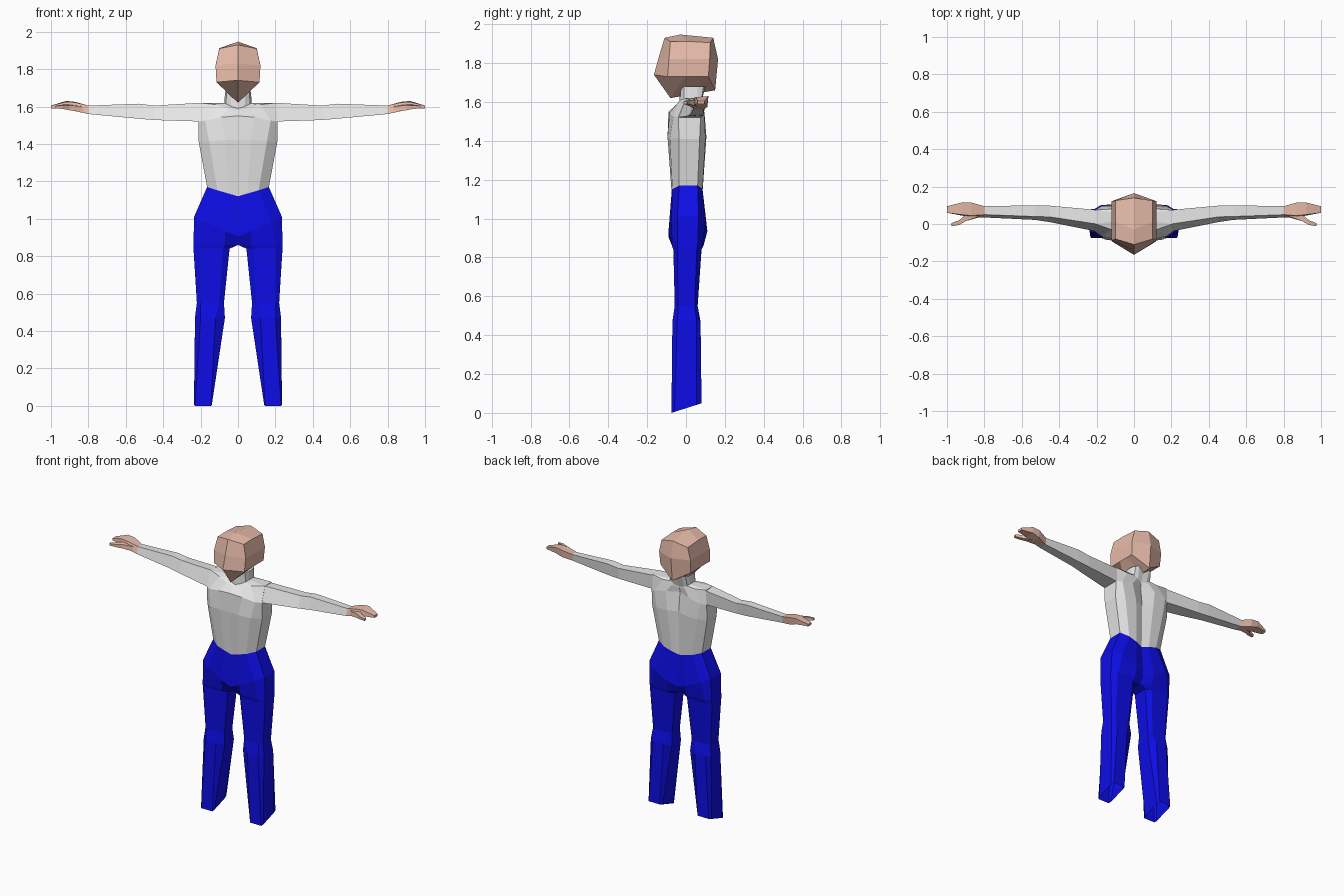
import bpy, bmesh


def material(name, rgb):
    m = bpy.data.materials.new(name)
    m.diffuse_color = (*rgb, 1)
    return m


SHIRT = material("light_shirt", (0.8, 0.8, 0.8))
TROUSERS = material("blue_trousers", (0.004, 0.004, 0.8))
SKIN = material("skin", (0.8, 0.5, 0.4))


def build(name, points, faces, mat):
    """Make a flat-shaded mesh from a half shape and its mirror image."""
    bm = bmesh.new()
    for side in (1, -1):
        vs = [bm.verts.new((side * x, y, z)) for x, y, z in points]
        for f in faces:
            bm.faces.new([vs[i] for i in f][::side])
    bmesh.ops.remove_doubles(bm, verts=bm.verts, dist=0.0005)
    bmesh.ops.recalc_face_normals(bm, faces=bm.faces)
    mesh = bpy.data.meshes.new(name)
    bm.to_mesh(mesh)
    bm.free()
    mesh.materials.append(mat)
    ob = bpy.data.objects.new(name, mesh)
    bpy.context.collection.objects.link(ob)
    return ob


def loft(name, rings, mat, wrap_from=0, cap_end=False):
    """Skin a series of rings; rings before wrap_from stay open at the centre line."""
    n = len(rings[0])
    points = [p for r in rings for p in r]
    faces = []
    for r in range(len(rings) - 1):
        for i in range(n if r >= wrap_from else n - 1):
            j = (i + 1) % n
            faces.append((r * n + i, r * n + j, (r + 1) * n + j, (r + 1) * n + i))
    if cap_end:
        faces.append([(len(rings) - 1) * n + i for i in range(n)])
    return build(name, points, faces, mat)


def ring(xs, front, back, zf, zb=None):
    """Half-body ring: four points centre to side in front, four back again behind."""
    zb = zb or zf
    return list(zip(xs, front, zf)) + list(zip(xs, back, zb))[::-1]


def leg_ring(xs, yf, ysf, ysb, yb, zf, zb):
    return ring(xs, (ysf, yf, yf, ysf), (ysb, yb, yb, ysb), (zf,) * 4, (zb,) * 4)


# waist shared by shirt and trousers
waist = ring((0, .05, .11, .165), (-.072, -.074, -.07, -.035),
             (.075, .085, .085, .06), (1.12, 1.135, 1.152, 1.17))

# shirt body with neck
chest = ring((0, .07, .155, .21), (-.09, -.095, -.083, -.035),
             (.08, .105, .1, .07), (1.42, 1.42, 1.415, 1.41))
armpit = ring((0, .09, .175, .21), (-.09, -.085, -.065, -.04),
              (.065, .095, .095, .075), (1.55, 1.543, 1.525, 1.52))
shoulder = ring((0, .05, .12, .205), (-.055, -.045, -.03, 0),
                (.07, .085, .08, .075), (1.58, 1.59, 1.61, 1.62))
neck_base = ring((0, .035, .065, .072), (-.035, -.03, -.01, .02),
                 (.07, .08, .08, .06), (1.59, 1.6, 1.615, 1.62))
neck_top = ring((0, .04, .06, .07), (-.03, -.025, -.01, .02),
                (.1, .1, .09, .06), (1.68,) * 4)
loft("shirt_body", [waist, chest, armpit, shoulder, neck_base, neck_top], SHIRT, 9)

# trousers: pelvis splitting into two legs with open hems
hip = ring((0, .07, .18, .235), (-.09, -.09, -.075, -.045),
           (.09, .11, .1, .065), (.905, .935, .985, 1.01))
crotch = ring((0, .07, .2, .238), (-.045, -.072, -.07, -.045),
              (.06, .09, .085, .06), (.86,) * 4)
thigh = leg_ring((.045, .08, .2, .238), -.065, -.045, .055, .08, .84, .84)
knee = leg_ring((.075, .1, .2, .22), -.058, -.04, .045, .06, .55, .55)
calf = leg_ring((.07, .12, .2, .23), -.07, -.045, .055, .075, .47, .47)
hem = leg_ring((.14, .145, .23, .235), -.075, -.06, .055, .08, 0, .05)
hem = [(x, y, (y + .075) * .32) for x, y, z in hem]
loft("trousers", [waist, hip, crotch, thigh, knee, calf, hem], TROUSERS, 2)


def limb(name, sections, mat):
    """Four-sided limb; section: x, (y, z) of top back, top front, low front, low back."""
    return loft(name, [[(s[0], y, z) for y, z in s[1:]] for s in sections], mat, cap_end=True)


# sleeves
limb("sleeves", [
    (.2, (.075, 1.615), (0, 1.62), (-.04, 1.52), (.075, 1.52)),
    (.45, (.098, 1.605), (.038, 1.605), (.01, 1.528), (.09, 1.53)),
    (.53, (.1, 1.615), (.04, 1.615), (.022, 1.535), (.092, 1.535)),
    (.8, (.095, 1.605), (.05, 1.605), (.035, 1.56), (.09, 1.56))], SHIRT)

# hands
limb("hands", [
    (.8, (.095, 1.605), (.05, 1.605), (.035, 1.56), (.09, 1.56)),
    (.87, (.115, 1.625), (.045, 1.622), (.035, 1.575), (.11, 1.575)),
    (.92, (.115, 1.63), (.05, 1.625), (.045, 1.588), (.11, 1.59)),
    (1.0, (.095, 1.605), (.06, 1.605), (.06, 1.59), (.095, 1.59))], SKIN)

# thumbs
limb("thumbs", [
    (.83, (.07, 1.605), (.04, 1.6), (.035, 1.57), (.07, 1.57)),
    (.9, (.05, 1.61), (.015, 1.607), (.015, 1.58), (.05, 1.58)),
    (.935, (.02, 1.61), (-.005, 1.605), (-.005, 1.587), (.02, 1.587)),
    (.975, (.005, 1.605), (-.012, 1.603), (-.012, 1.59), (.005, 1.59))], SKIN)

# head: ridge along the centre, ring on the side, two side panels
ridge = [(-.08, 1.62), (-.165, 1.74), (-.14, 1.83), (-.11, 1.93), (-.03, 1.947),
         (.14, 1.93), (.165, 1.82), (.15, 1.66), (.09, 1.65)]
side = [(.115, 0, 1.73), (.115, -.095, 1.73), (.12, -.088, 1.82), (.1, -.08, 1.91),
        (.1, .01, 1.912), (.1, .125, 1.905), (.12, .122, 1.82), (.115, .115, 1.73),
        (.115, .06, 1.73)]
n = len(side)
faces = [(i, (i + 1) % n, n + (i + 1) % n, n + i) for i in range(n)]
faces += [[n + i for i in (0, 1, 2, 6, 7, 8)], [n + i for i in (2, 3, 4, 5, 6)]]
build("head", [(0, y, z) for y, z in ridge] + side, faces, SKIN)
